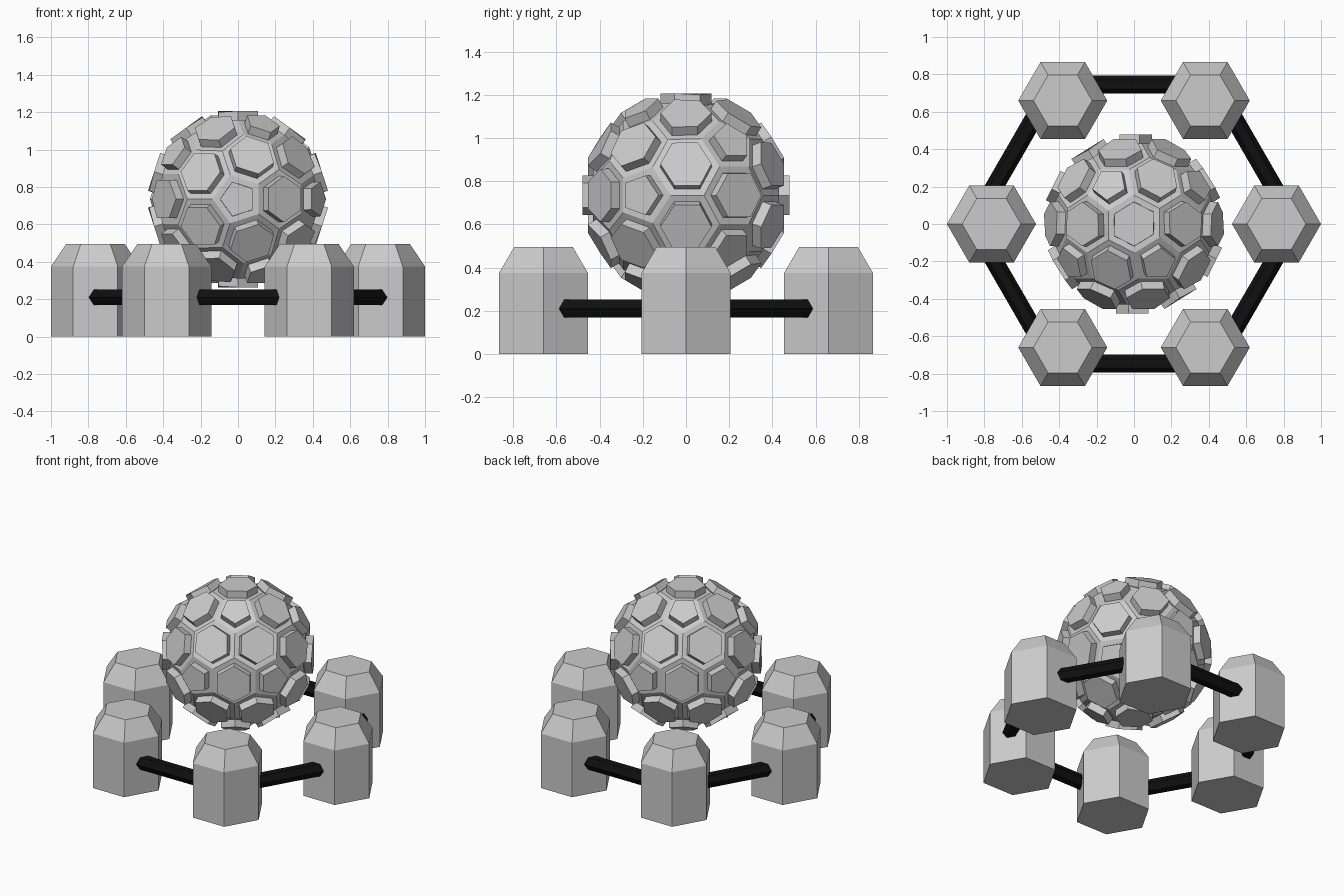
import bpy, bmesh, math
from mathutils import Vector, Matrix

if "Cube" in bpy.data.objects:
    bpy.data.objects.remove(bpy.data.objects["Cube"])

SIDES = 6


def add_object(name, bm, matrix=Matrix(), material=None):
    bmesh.ops.recalc_face_normals(bm, faces=bm.faces)
    mesh = bpy.data.meshes.new(name)
    bm.to_mesh(mesh)
    bm.free()
    obj = bpy.data.objects.new(name, mesh)
    obj.matrix_world = matrix
    if material:
        mesh.materials.append(material)
    bpy.context.collection.objects.link(obj)
    return obj


def hex_loft(profile):
    """Closed six-sided solid through (radius, height) rings, corners on local x."""
    bm = bmesh.new()
    rings = [[bm.verts.new((r * math.cos(i * math.tau / SIDES),
                            r * math.sin(i * math.tau / SIDES), z))
              for i in range(SIDES)] for r, z in profile]
    for low, high in zip(rings, rings[1:]):
        for i in range(SIDES):
            j = (i + 1) % SIDES
            bm.faces.new((low[i], low[j], high[j], high[i]))
    bm.faces.new(rings[0][::-1])
    bm.faces.new(rings[-1])
    return bm


def panelled_ball(radius, gap, thickness):
    """Pentagon/hexagon ball (dual of an icosphere) with a raised plate on each cell."""
    ico = bmesh.new()
    bmesh.ops.create_icosphere(ico, subdivisions=2, radius=radius)
    bm = bmesh.new()
    ico.faces.index_update()
    corner = {f.index: bm.verts.new(f.calc_center_median()) for f in ico.faces}
    for v in ico.verts:
        n = v.co.normalized()
        u = n.orthogonal().normalized()
        w = n.cross(u)
        ring = sorted((corner[f.index] for f in v.link_faces),
                      key=lambda c: math.atan2(c.co.dot(w), c.co.dot(u)))
        bm.faces.new(ring)
    ico.free()
    bm.normal_update()
    cells = list(bm.faces)
    bmesh.ops.inset_individual(bm, faces=cells, thickness=gap, use_even_offset=True)
    bm.normal_update()
    bmesh.ops.inset_individual(bm, faces=cells, thickness=0.0008, depth=thickness,
                               use_even_offset=True)
    return bm


black = bpy.data.materials.new("black")
black.diffuse_color = (0.005, 0.005, 0.005, 1)
black.use_nodes = True
black.node_tree.nodes["Principled BSDF"].inputs["Base Color"].default_value = black.diffuse_color

# Ball: pentagon facing the front, hexagon on top
add_object("panelled_ball", panelled_ball(0.478, 0.031, 0.048),
           Matrix.Translation((0, 0, 0.735)) @ Matrix.Rotation(math.pi / 2, 4, 'X'))

# Six chamfered posts, linked by black six-sided bars
for k in range(SIDES):
    a = k * math.tau / SIDES
    post = hex_loft([(0.238, 0), (0.238, 0.375), (0.157, 0.495)])
    add_object(f"post_{k + 1}", post,
               Matrix.Translation((0.762 * math.cos(a), 0.762 * math.sin(a), 0)))

    b = a + math.pi / SIDES
    out = Vector((math.cos(b), math.sin(b), 0))
    up = Vector((0, 0, 1))
    along = out.cross(up)
    frame = Matrix((out, up, along)).transposed().to_4x4()
    frame.translation = out * 0.746 + up * 0.21
    bar = hex_loft([(0.048, -0.43), (0.048, 0.43)])
    add_object(f"link_bar_{k + 1}", bar, frame, black)
